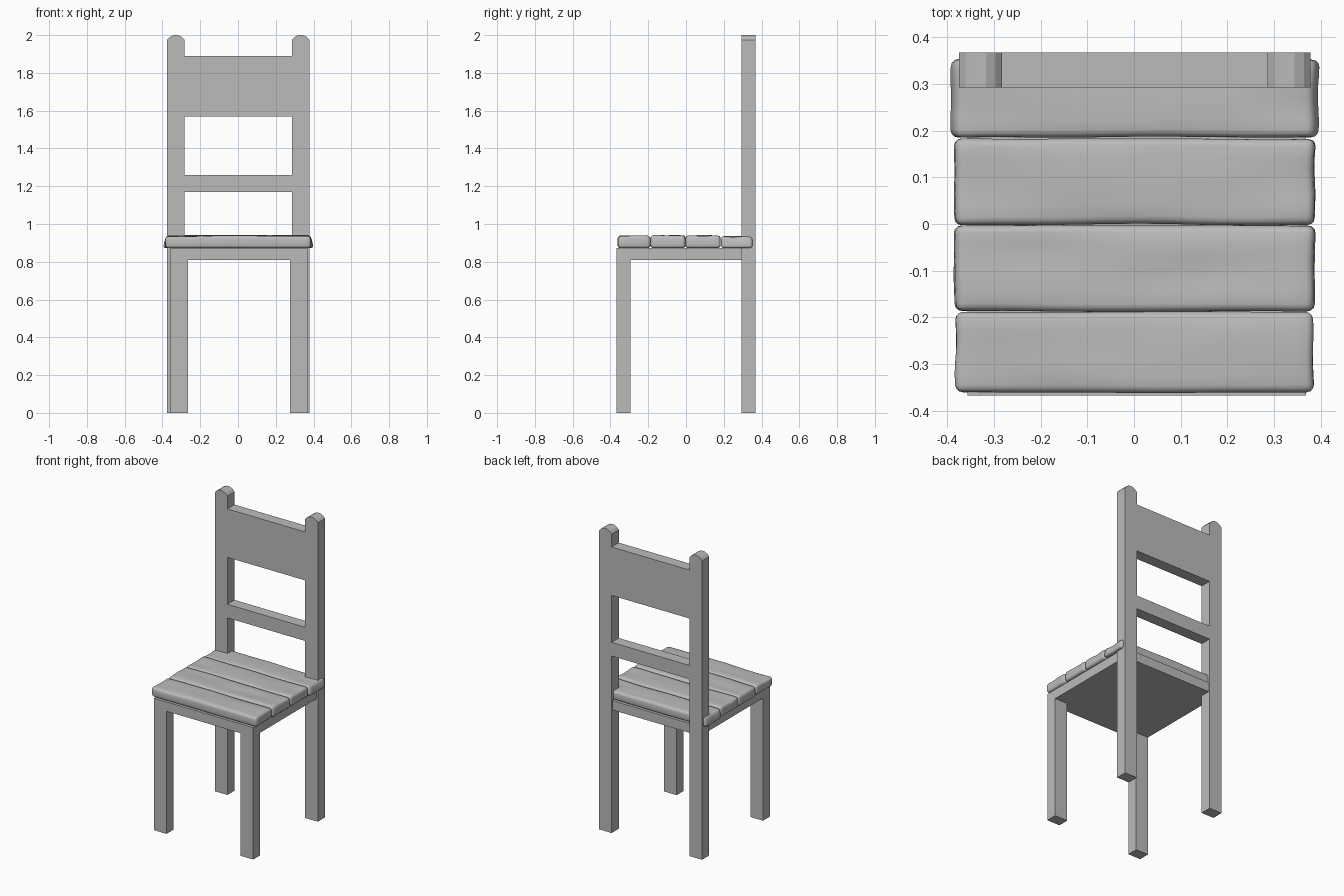
import bpy, bmesh, random
from mathutils import Vector, noise

random.seed(4)
if "Cube" in bpy.data.objects:
    bpy.data.objects.remove(bpy.data.objects["Cube"], do_unlink=True)

grey = bpy.data.materials.new("plain grey")
grey.use_nodes = True
grey.diffuse_color = (0.5, 0.5, 0.5, 1)
grey.node_tree.nodes["Principled BSDF"].inputs["Base Color"].default_value = (0.5, 0.5, 0.5, 1)


def add_object(name, bm):
    bmesh.ops.recalc_face_normals(bm, faces=bm.faces)
    mesh = bpy.data.meshes.new(name)
    bm.to_mesh(mesh)
    bm.free()
    mesh.materials.append(grey)
    obj = bpy.data.objects.new(name, mesh)
    bpy.context.collection.objects.link(obj)
    return obj


def box_mesh(lo, hi):
    lo, hi = Vector(lo), Vector(hi)
    bm = bmesh.new()
    bmesh.ops.create_cube(bm, size=1)
    for v in bm.verts:
        v.co = (lo + hi) / 2 + v.co * (hi - lo)
    return bm


# Back frame: one flat outline with a window, thickened
def back_frame(front, back):
    left, right, width = -0.375, 0.378, 0.092
    rail_top, rail_low = 1.89, 1.17

    def post_top(x0):
        return [(x0, 1.975), (x0 + 0.014, 1.99), (x0 + 0.034, 2.0),
                (x0 + 0.058, 2.0), (x0 + 0.078, 1.99), (x0 + width, 1.975)]

    a, b = left + width, right - width
    outline = ([(left, 0)] + post_top(left) + [(a, rail_top), (b, rail_top)]
               + post_top(b) + [(right, 0), (b, 0), (b, rail_low), (a, rail_low), (a, 0)])
    window = [(a, 1.26), (b, 1.26), (b, 1.57), (a, 1.57)]
    bm = bmesh.new()
    for loop in (outline, window):
        verts = [bm.verts.new((x, front, z)) for x, z in loop]
        for i, v in enumerate(verts):
            bm.edges.new((v, verts[i - 1]))
    bmesh.ops.triangle_fill(bm, use_beauty=True, edges=bm.edges[:])
    result = bmesh.ops.extrude_face_region(bm, geom=bm.faces[:], use_keep_orig=True)
    moved = [g for g in result["geom"] if isinstance(g, bmesh.types.BMVert)]
    bmesh.ops.translate(bm, verts=moved, vec=(0, back - front, 0))
    return add_object("back_frame", bm)


back_frame(0.293, 0.368)

# Front legs and seat base
for name, x0, x1 in (("front_leg_right", -0.357, -0.265), ("front_leg_left", 0.275, 0.369)):
    add_object(name, box_mesh((x0, -0.368, 0), (x1, -0.295, 0.82)))
add_object("seat_base", box_mesh((-0.357, -0.368, 0.81), (0.369, 0.36, 0.872)))


# Worn seat planks: rounded boxes with uneven tops and flared, ragged ends
def plank(name, y0, y1, top, flare):
    bm = box_mesh((-0.383, y0, 0.872), (0.385, y1, top))
    bmesh.ops.bevel(bm, geom=bm.edges[:], offset=0.016, segments=3, profile=0.5,
                    affect='EDGES', clamp_overlap=True)
    for axis, cuts in ((0, 24), (1, 5)):
        size = 0.3 if axis == 0 else 0.05
        long_edges = [e for e in bm.edges
                      if abs(e.verts[0].co[axis] - e.verts[1].co[axis]) > size]
        bmesh.ops.subdivide_edges(bm, edges=long_edges, cuts=cuts, use_grid_fill=True)
    offset = Vector((0, random.uniform(0, 9), 0))
    for v in bm.verts:
        n = noise.noise_vector(Vector((v.co.x * 4, v.co.y * 14, v.co.z * 4)) + offset)
        height = (v.co.z - 0.872) / (top - 0.872)
        v.co.z += n.z * 0.005 * height
        v.co.y += n.y * 0.003
        if abs(v.co.x) > 0.36:
            side = 1 if v.co.x > 0 else -1
            v.co.x += side * flare * (1 - height) + n.x * 0.004
    obj = add_object(name, bm)
    for p in obj.data.polygons:
        p.use_smooth = True
    return obj


plank("seat_plank_front", -0.361, -0.188, 0.937, 0.0)
plank("seat_plank_mid_front", -0.187, -0.003, 0.939, 0.005)
plank("seat_plank_mid_back", -0.001, 0.183, 0.938, 0.004)
plank("seat_plank_back", 0.186, 0.353, 0.934, 0.014)
